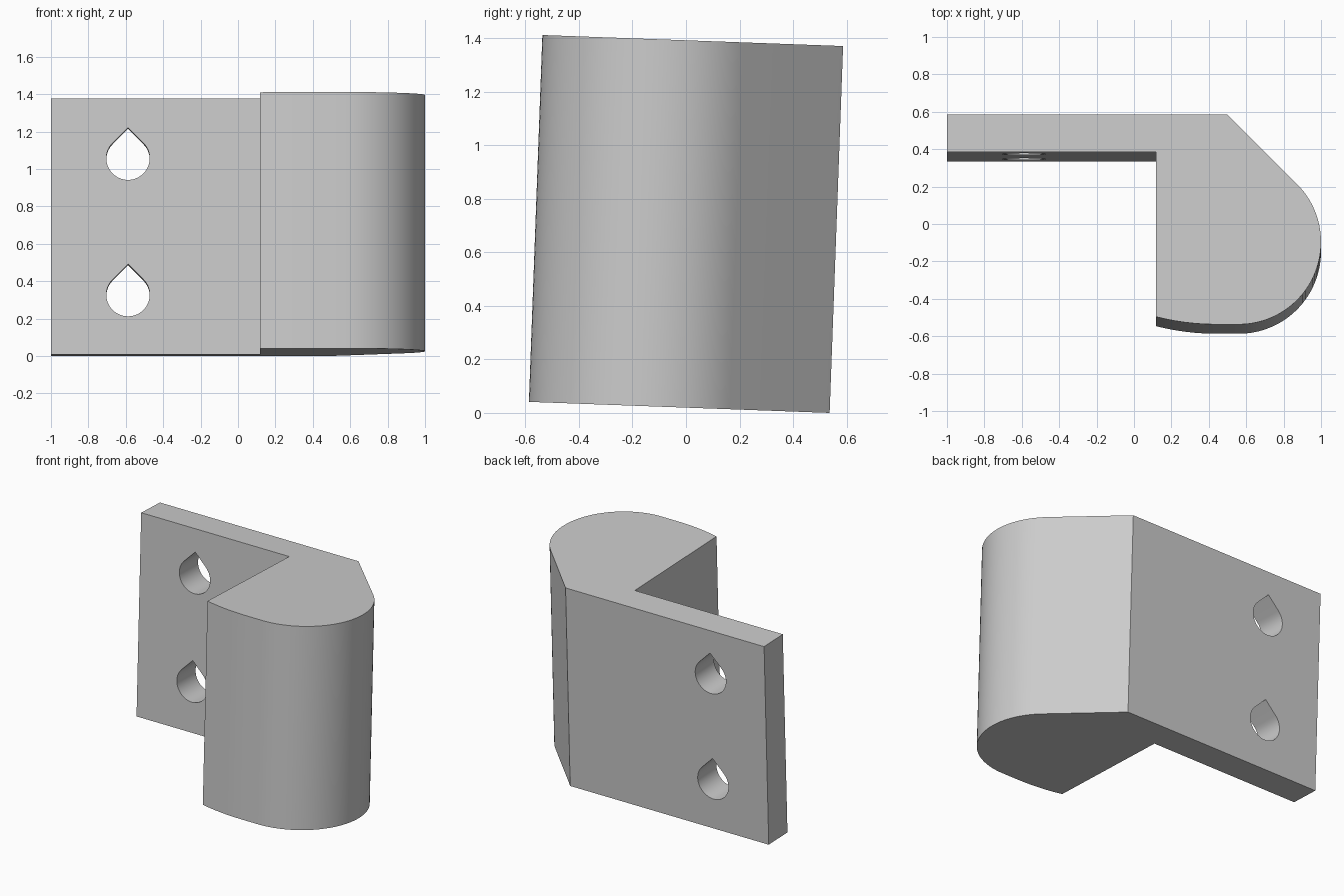
import bpy, bmesh, math
from mathutils import Matrix, Vector

if "Cube" in bpy.data.objects:
    bpy.data.objects.remove(bpy.data.objects["Cube"], do_unlink=True)

HEIGHT = 1.371
TILT = math.radians(-2.1)
BACK, PLATE_FRONT, STEP_X = 0.562, 0.36, 0.117


def arc(cx, cy, r, start, end, steps):
    """Points on an arc, angles in degrees."""
    angles = [math.radians(start + (end - start) * i / steps) for i in range(steps + 1)]
    return [(cx + r * math.cos(a), cy + r * math.sin(a)) for a in angles]


def prism(name, points, depth):
    """Extrude an outline along z, centred on z = 0."""
    bm = bmesh.new()
    face = bm.faces.new([bm.verts.new((x, y, -depth / 2)) for x, y in points])
    extruded = bmesh.ops.extrude_face_region(bm, geom=[face])["geom"]
    bmesh.ops.translate(bm, vec=(0, 0, depth),
                        verts=[v for v in extruded if isinstance(v, bmesh.types.BMVert)])
    bmesh.ops.recalc_face_normals(bm, faces=bm.faces)
    mesh = bpy.data.meshes.new(name)
    bm.to_mesh(mesh)
    bm.free()
    obj = bpy.data.objects.new(name, mesh)
    bpy.context.collection.objects.link(obj)
    return obj


# Bracket outline: plate, step, gently bowed front, round nose, back chamfer
outline = [(-1, BACK), (-1, PLATE_FRONT), (STEP_X, PLATE_FRONT)]
outline += arc(0.44, 0.738, 1.3, 255.6, 270, 6)
outline += arc(0.56, -0.122, 0.44, -90, 45, 40)
outline += [(0.498, BACK)]
bracket = prism("bracket", outline, HEIGHT)

# Two teardrop screw holes through the plate
radius = 0.116
teardrop = arc(0, 0, radius, 135, 405, 40) + [(0, radius * math.sqrt(2))]
for z in (-0.365, 0.365):
    cutter = prism("hole_cutter", teardrop, 0.6)
    cutter.hide_render = True
    cutter.data.transform(Matrix.Translation(Vector((-0.588, 0.46, z)))
                          @ Matrix.Rotation(math.pi / 2, 4, "X"))
    cut = bracket.modifiers.new("screw_hole", "BOOLEAN")
    cut.operation = "DIFFERENCE"
    cut.solver = "EXACT"
    cut.object = cutter
    bpy.context.view_layer.objects.active = bracket
    bpy.ops.object.modifier_apply(modifier=cut.name)
    bpy.data.objects.remove(cutter, do_unlink=True)

# Lean the part back slightly and stand it on the floor
bracket.data.transform(Matrix.Rotation(TILT, 4, "X"))
lowest = min(v.co.z for v in bracket.data.vertices)
bracket.data.transform(Matrix.Translation((0, 0, -lowest)))

# Single grey material
grey = bpy.data.materials.new("light_grey")
grey.use_nodes = True
colour = (0.6, 0.6, 0.6, 1)
grey.diffuse_color = colour
grey.node_tree.nodes["Principled BSDF"].inputs["Base Color"].default_value = colour
bracket.data.materials.clear()
bracket.data.materials.append(grey)

# Smooth the rounded surfaces, keep edges sharp
bpy.ops.object.select_all(action="DESELECT")
bracket.select_set(True)
bpy.context.view_layer.objects.active = bracket
bpy.ops.object.shade_smooth_by_angle(angle=math.radians(25))
